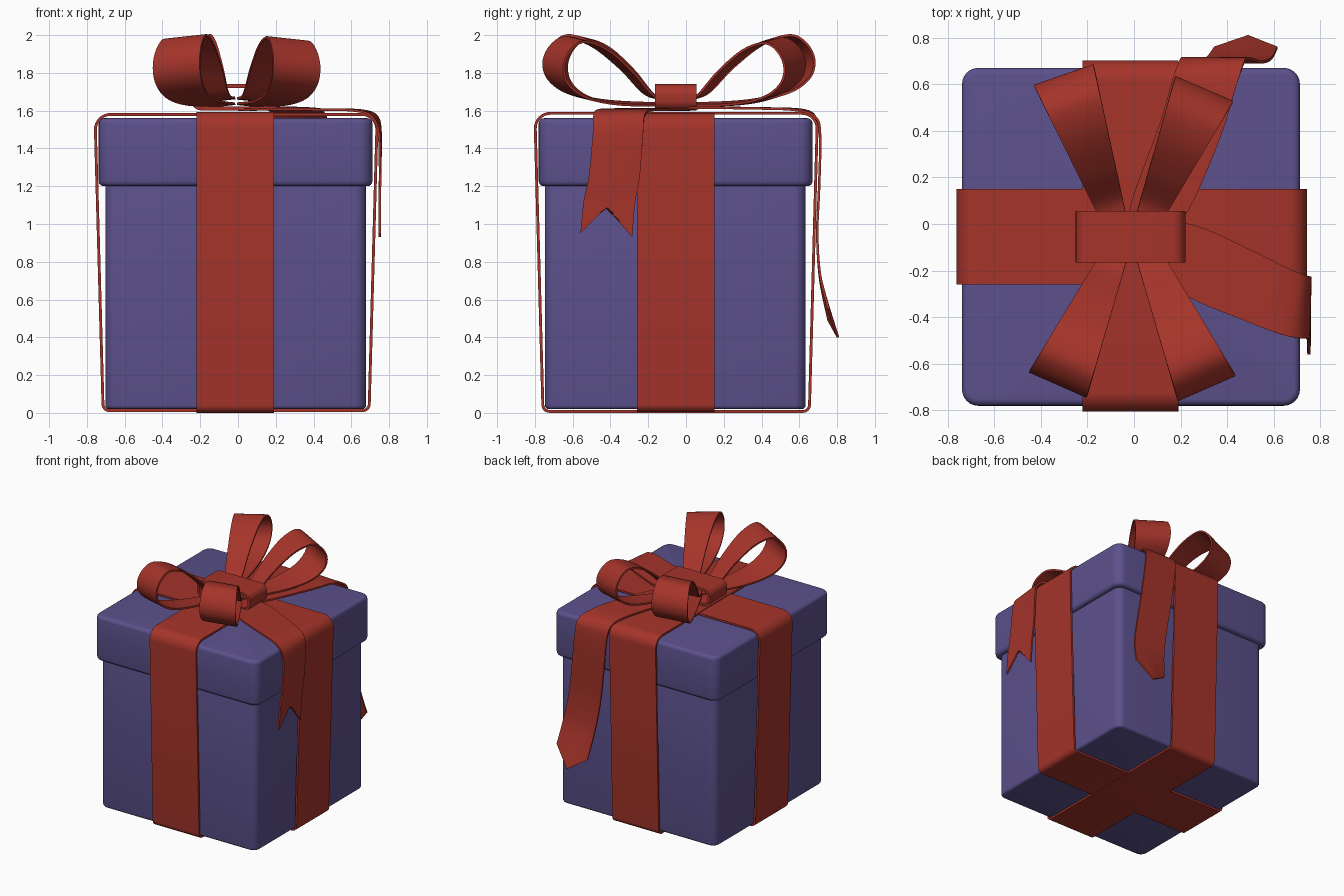
import bpy, bmesh, math
from mathutils import Vector

if "Cube" in bpy.data.objects:
    bpy.data.objects.remove(bpy.data.objects["Cube"], do_unlink=True)


def material(name, rgb):
    mat = bpy.data.materials.new(name)
    mat.use_nodes = True
    mat.diffuse_color = (*rgb, 1)
    bsdf = mat.node_tree.nodes["Principled BSDF"]
    bsdf.inputs["Base Color"].default_value = (*rgb, 1)
    bsdf.inputs["Roughness"].default_value = 0.6
    return mat


PURPLE = material("purple card", (0.107, 0.082, 0.262))
RED = material("red ribbon", (0.376, 0.034, 0.023))


def finish(name, bm, mat, thickness=0):
    bmesh.ops.recalc_face_normals(bm, faces=bm.faces)
    mesh = bpy.data.meshes.new(name)
    bm.to_mesh(mesh)
    bm.free()
    obj = bpy.data.objects.new(name, mesh)
    bpy.context.collection.objects.link(obj)
    mesh.materials.append(mat)
    bpy.ops.object.select_all(action='DESELECT')
    obj.select_set(True)
    bpy.context.view_layer.objects.active = obj
    if thickness:
        mod = obj.modifiers.new("thickness", 'SOLIDIFY')
        mod.thickness = thickness
        mod.offset = 0
        bpy.ops.object.modifier_apply(modifier=mod.name)
    bpy.ops.object.shade_smooth_by_angle(angle=math.radians(40))
    return obj


def rounded_box(name, centre, size, corner, rim):
    """Box with wide upright corners and narrow top and bottom rims."""
    bm = bmesh.new()
    bmesh.ops.create_cube(bm, size=1)
    for v in bm.verts:
        v.co = Vector(centre) + Vector(a * b for a, b in zip(v.co, size))

    def upright(e):
        return abs(e.verts[0].co.z - e.verts[1].co.z) > 0.1

    bmesh.ops.bevel(bm, geom=[e for e in bm.edges if upright(e)], offset=corner,
                    segments=6, profile=0.5, affect='EDGES')
    caps = [f for f in bm.faces if abs(f.normal.z) > 0.9]
    bm.normal_update()
    caps = [f for f in bm.faces if abs(f.normal.z) > 0.9]
    rims = list({e for f in caps for e in f.edges})
    bmesh.ops.bevel(bm, geom=rims, offset=rim, segments=4, profile=0.5, affect='EDGES')
    return finish(name, bm, PURPLE)


def strip(name, rows, closed=False, thickness=0.013):
    """Skin rows of points into a ribbon."""
    bm = bmesh.new()
    grid = [[bm.verts.new(p) for p in row] for row in rows]
    pairs = list(zip(grid, grid[1:]))
    if closed:
        pairs.append((grid[-1], grid[0]))
    for a, b in pairs:
        for i in range(len(a) - 1):
            bm.faces.new((a[i], a[i + 1], b[i + 1], b[i]))
    return finish(name, bm, RED, thickness)


def smooth_path(keys, steps=7):
    """Catmull-Rom through equal-length tuples."""
    keys = [Vector(k) for k in keys]
    out = []
    for i in range(len(keys) - 1):
        p0, p1 = keys[max(i - 1, 0)], keys[i]
        p2, p3 = keys[i + 1], keys[min(i + 2, len(keys) - 1)]
        for s in range(steps):
            t = s / steps
            out.append(0.5 * (2 * p1 + (p2 - p0) * t + (2 * p0 - 5 * p1 + 4 * p2 - p3) * t ** 2
                              + (3 * p1 - p0 - 3 * p2 + p3) * t ** 3))
    return out + [keys[-1]]


def band(name, axis, mid, half_top, half_low, low, top, r_top, r_low, edges, thickness=0.015):
    """Closed wrap around a rounded outline, running along x (0) or y (1)."""
    outline = []
    for sx, sz, turn in ((1, 1, 0), (-1, 1, 90), (-1, -1, 180), (1, -1, 270)):
        r = r_top if sz > 0 else r_low
        half = half_top if sz > 0 else half_low
        z = top - r if sz > 0 else low + r
        for k in range(9):
            a = math.radians(turn + 90 * k / 8)
            outline.append((mid + sx * (half - r) + r * math.cos(a), z + r * math.sin(a)))
    rows = [[(u, e, z) if axis == 0 else (e, u, z) for e in edges] for u, z in outline]
    return strip(name, rows, True, thickness)


def loop(name, start, end, height):
    """Teardrop bow loop leaning from the knot toward end."""
    start, end = Vector((*start, 0)), Vector((*end, 0))
    out = (end - start).normalized()
    side = Vector((-out.y, out.x, 0))
    if side.x * out.x < 0:
        side = -side
    side.z = -0.1  # outer edge droops a little
    profile = [(0.03, 0.0), (0.2, 0.05), (0.4, 0.19), (0.62, 0.31), (0.82, 0.355),
               (0.94, 0.31), (1.0, 0.22), (0.96, 0.125), (0.8, 0.05), (0.5, 0.01), (0.03, 0.0)]
    profile[0] = (0.03, 0.03)
    rows = []
    for r, h in smooth_path(profile):
        c = start.lerp(end, r) + Vector((0, 0, 1.632 + h * height))
        half = 0.045 + 0.09 * r
        rows.append([c + side * half * u * Vector((1, 1, 1)).length / math.sqrt(3)
                     for u in (-1, -0.5, 0, 0.5, 1)])
    return strip(name, rows)


def tail(name, keys, tip):
    """Loose ribbon end; each key is a centre and half-width vector, tip moves the end's middle."""
    steps = 7
    path = smooth_path(keys, steps)
    rows = []
    for i, p in enumerate(path):
        c, half = Vector(p[:3]), Vector(p[3:])
        k = max(0, (i - (len(path) - 1 - steps)) / steps)
        rows.append([c + half * u + Vector(tip) * k * (1 - abs(u))
                     for u in (-1, -0.75, -0.5, -0.25, 0, 0.25, 0.5, 0.75, 1)])
    return strip(name, rows)


# Box and lid
rounded_box("box_body", (-0.012, -0.057, 0.64), (1.38, 1.38, 1.24), 0.06, 0.02)
rounded_box("box_lid", (-0.013, -0.055, 1.38), (1.45, 1.45, 0.36), 0.07, 0.028)

# Ribbons wrapped round the box
band("side_to_side_ribbon", 0, -0.01, 0.745, 0.705, 0.012, 1.58, 0.08, 0.035, (-0.26, 0.15))
band("front_to_back_ribbon", 1, -0.052, 0.746, 0.706, 0.008, 1.586, 0.08, 0.035, (-0.22, 0.19))

# Knot band
band("bow_knot", 0, -0.015, 0.225, 0.225, 1.612, 1.73, 0.045, 0.045, (-0.165, 0.055), 0.02)

# Bow loops
loop("front_right_loop", (-0.05, -0.06), (-0.325, -0.685), 1.0)
loop("front_left_loop", (0.03, -0.06), (0.31, -0.70), 0.97)
loop("back_right_loop", (-0.06, -0.05), (-0.30, 0.635), 1.0)
loop("back_left_loop", (0.03, -0.05), (0.30, 0.575), 0.95)

# Notched tail over the left side
tail("side_tail", [
    (0.02, -0.06, 1.605, 0.02, 0.08, 0), (0.24, -0.155, 1.608, 0.02, 0.15, 0),
    (0.48, -0.26, 1.605, 0.03, 0.145, 0), (0.64, -0.33, 1.6, 0.02, 0.14, 0),
    (0.72, -0.355, 1.57, 0.015, 0.135, 0), (0.75, -0.36, 1.48, 0.005, 0.133, 0),
    (0.752, -0.38, 1.25, 0, 0.135, 0), (0.75, -0.405, 1.12, 0, 0.137, 0),
    (0.75, -0.422, 0.94, 0, 0.137, -0.01)], (0, 0, 0.15))

# Pointed tail over the back
tail("back_tail", [
    (0.04, -0.06, 1.61, 0.08, -0.02, 0), (0.12, 0.1, 1.615, 0.12, -0.03, 0),
    (0.24, 0.4, 1.612, 0.13, -0.03, 0), (0.3, 0.6, 1.603, 0.135, -0.02, 0),
    (0.33, 0.685, 1.565, 0.14, 0, 0), (0.345, 0.71, 1.47, 0.14, 0, 0),
    (0.375, 0.705, 1.2, 0.14, 0, 0), (0.41, 0.695, 0.95, 0.14, 0, 0),
    (0.45, 0.71, 0.72, 0.14, 0, 0.01), (0.48, 0.755, 0.52, 0.135, 0, 0.03)], (0.01, 0.05, -0.12))
